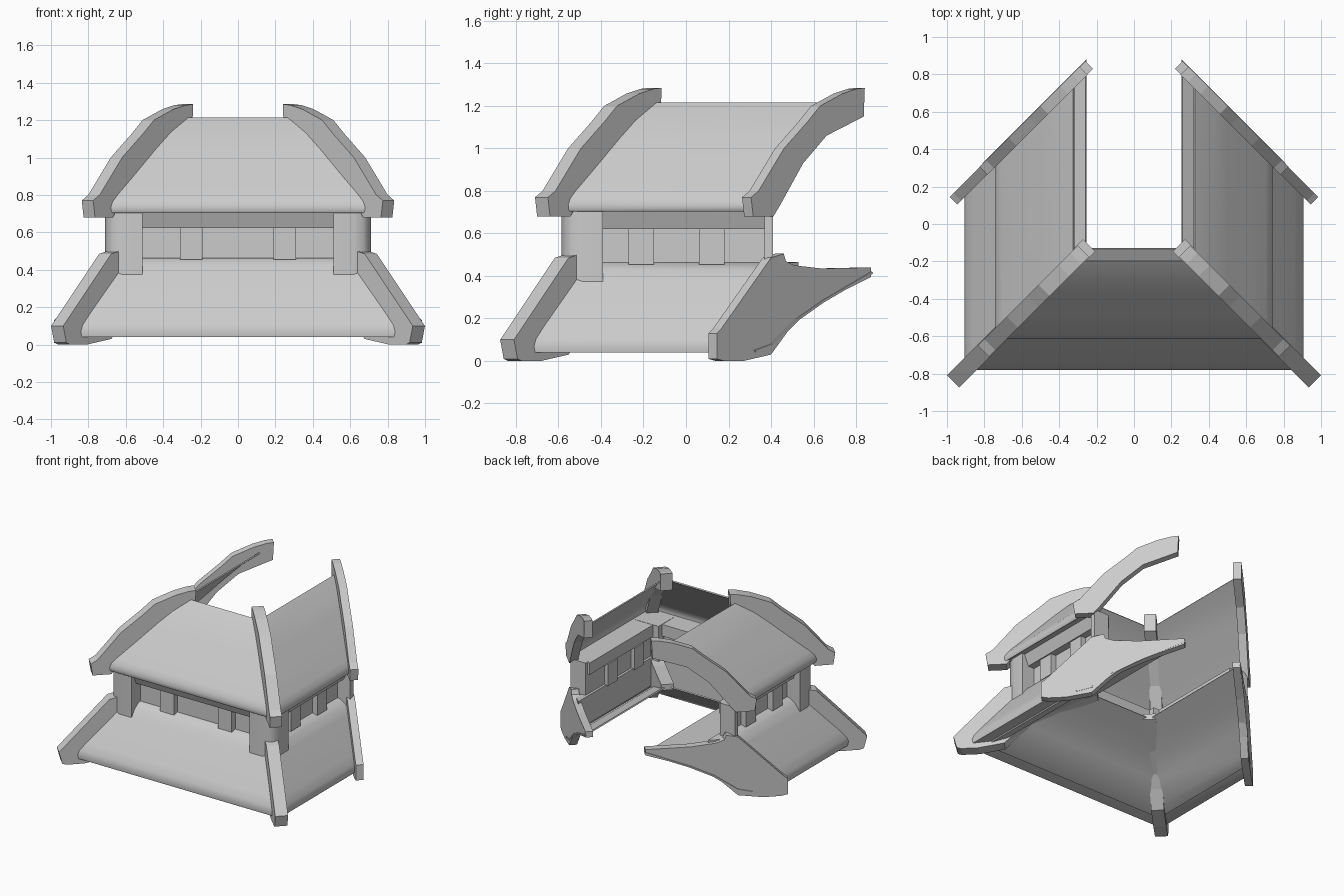
import bpy
import bmesh
from math import radians, sqrt
from mathutils import Vector

cube = bpy.data.objects.get("Cube")
if cube:
    bpy.data.objects.remove(cube, do_unlink=True)

stone = bpy.data.materials.new("light_grey")
stone.use_nodes = True
GREY = (0.6, 0.6, 0.6, 1)
stone.diffuse_color = GREY
stone.node_tree.nodes["Principled BSDF"].inputs["Base Color"].default_value = GREY

FRONT, BACK = 0.125, 1.09   # corner lines: y = line - distance from centre
SIDES = (("left", 1), ("right", -1))


def loft(name, ring_a, ring_b, smooth=False):
    """Closed solid between two matching outlines."""
    bm = bmesh.new()
    a = [bm.verts.new(p) for p in ring_a]
    b = [bm.verts.new(p) for p in ring_b]
    bm.faces.new(a)
    bm.faces.new(b)
    n = len(a)
    for i in range(n):
        j = (i + 1) % n
        bm.faces.new((a[i], a[j], b[j], b[i]))
    bmesh.ops.recalc_face_normals(bm, faces=bm.faces)
    mesh = bpy.data.meshes.new(name)
    bm.to_mesh(mesh)
    bm.free()
    mesh.materials.append(stone)
    obj = bpy.data.objects.new(name, mesh)
    bpy.context.collection.objects.link(obj)
    if smooth:
        bpy.ops.object.select_all(action='DESELECT')
        obj.select_set(True)
        bpy.context.view_layer.objects.active = obj
        bpy.ops.object.shade_smooth_by_angle(angle=radians(35))
    return obj


def box(name, x0, x1, y0, y1, z0, z1):
    ring = [(x0, y0), (x1, y0), (x1, y1), (x0, y1)]
    loft(name, [(x, y, z0) for x, y in ring], [(x, y, z1) for x, y in ring])


def sweep(name, profile, back_end):
    """Run a (distance, height) profile along the front and both sides.
    Corners are mitred; back_end gives the back y for each distance."""
    loft("front_" + name,
         [(-d, FRONT - d, z) for d, z in profile],
         [(d, FRONT - d, z) for d, z in profile], True)
    for side, s in SIDES:
        loft(side + "_" + name,
             [(s * d, FRONT - d, z) for d, z in profile],
             [(s * d, back_end(d), z) for d, z in profile], True)


def sheet(points):
    """Close an open profile into a thin sheet."""
    return points + [(d - 0.006, z - 0.008) for d, z in reversed(points)]


def ridge(name, profile, line, half):
    """Diagonal ridge plates, one on each side."""
    for side, s in SIDES:
        off = Vector((s, 1, 0)) * half / sqrt(2)
        pts = [Vector((s * d, line - d, z)) for d, z in profile]
        loft(side + "_" + name, [p - off for p in pts], [p + off for p in pts])


# Roofs: curved upper sheet, and a lower slope with a heavy eave
sweep("upper_roof", sheet([
    (0.738, 0.712), (0.74, 0.735), (0.73, 0.765), (0.705, 0.8), (0.62, 0.9),
    (0.5, 1.045), (0.42, 1.135), (0.325, 1.215)]), lambda d: BACK - d)
sweep("lower_roof", [
    (0.9, 0.04), (0.905, 0.07), (0.895, 0.105), (0.86, 0.16), (0.78, 0.275),
    (0.71, 0.375), (0.67, 0.43), (0.62, 0.462), (0.56, 0.465), (0.56, 0.245),
    (0.62, 0.2), (0.73, 0.085), (0.81, 0.05)], lambda d: BACK - d)

# Inner lining rising towards the open middle, passing just beyond the back plates
sweep("inner_lining", sheet([
    (0.81, 0.05), (0.73, 0.08), (0.61, 0.2), (0.49, 0.285), (0.37, 0.355),
    (0.26, 0.42)]), lambda d: BACK + 0.045 - d)

# Ridge plates
UPPER = [(0.795, 0.68), (0.805, 0.77), (0.77, 0.8), (0.65, 1.0), (0.54, 1.125),
         (0.48, 1.2), (0.375, 1.258), (0.31, 1.28), (0.27, 1.285),
         (0.275, 1.15), (0.45, 1.06), (0.56, 0.93), (0.67, 0.73), (0.7, 0.68)]
LOWER_INNER = [(0.71, 0.485), (0.65, 0.505), (0.64, 0.47), (0.6, 0.45),
               (0.47, 0.435), (0.24, 0.44), (0.24, 0.395), (0.44, 0.295),
               (0.57, 0.21), (0.63, 0.14), (0.71, 0.03), (0.84, 0), (0.93, 0)]
ridge("upper_front_ridge", UPPER, FRONT, 0.043)
ridge("upper_back_ridge", UPPER, BACK, 0.03)
ridge("lower_front_ridge", [(0.95, 0.01), (0.967, 0.1)] + LOWER_INNER, FRONT, 0.046)
ridge("lower_back_ridge", [(0.965, 0.01), (0.965, 0.13), (0.945, 0.15)] + LOWER_INNER,
      BACK, 0.028)

# Corner posts with a rounded outer corner, and flat posts at the back ends
for side, s in SIDES:
    plan = [(0.51, -0.39), (0.51, -0.585), (0.62, -0.585), (0.67, -0.57),
            (0.697, -0.543), (0.71, -0.49), (0.71, -0.39)]
    loft(side + "_corner_post", [(s * x, y, 0.375) for x, y in plan],
         [(s * x, y, 0.715) for x, y in plan], True)
    box(side + "_end_post", s * 0.58, s * 0.71, 0.37, 0.41, 0.375, 0.715)

# Wall band: soffit sloping in under the eave, and a recessed panel
sweep("soffit", [(0.733, 0.713), (0.69, 0.706), (0.655, 0.622), (0.56, 0.622),
                 (0.56, 0.713)], lambda d: 0.39)
sweep("panel", [(0.6, 0.44), (0.6, 0.63), (0.58, 0.63), (0.58, 0.44)], lambda d: 0.39)

# Short posts in front of and behind the panel
for i, c in enumerate((-0.25, 0.25)):
    box("front_short_post_%d" % i, c - 0.06, c + 0.06,
        FRONT - 0.645, FRONT - 0.55, 0.455, 0.625)
for i, c in enumerate((-0.21, 0.12)):
    for side, s in SIDES:
        box("%s_short_post_%d" % (side, i), s * 0.55, s * 0.645,
            c - 0.06, c + 0.06, 0.455, 0.625)
